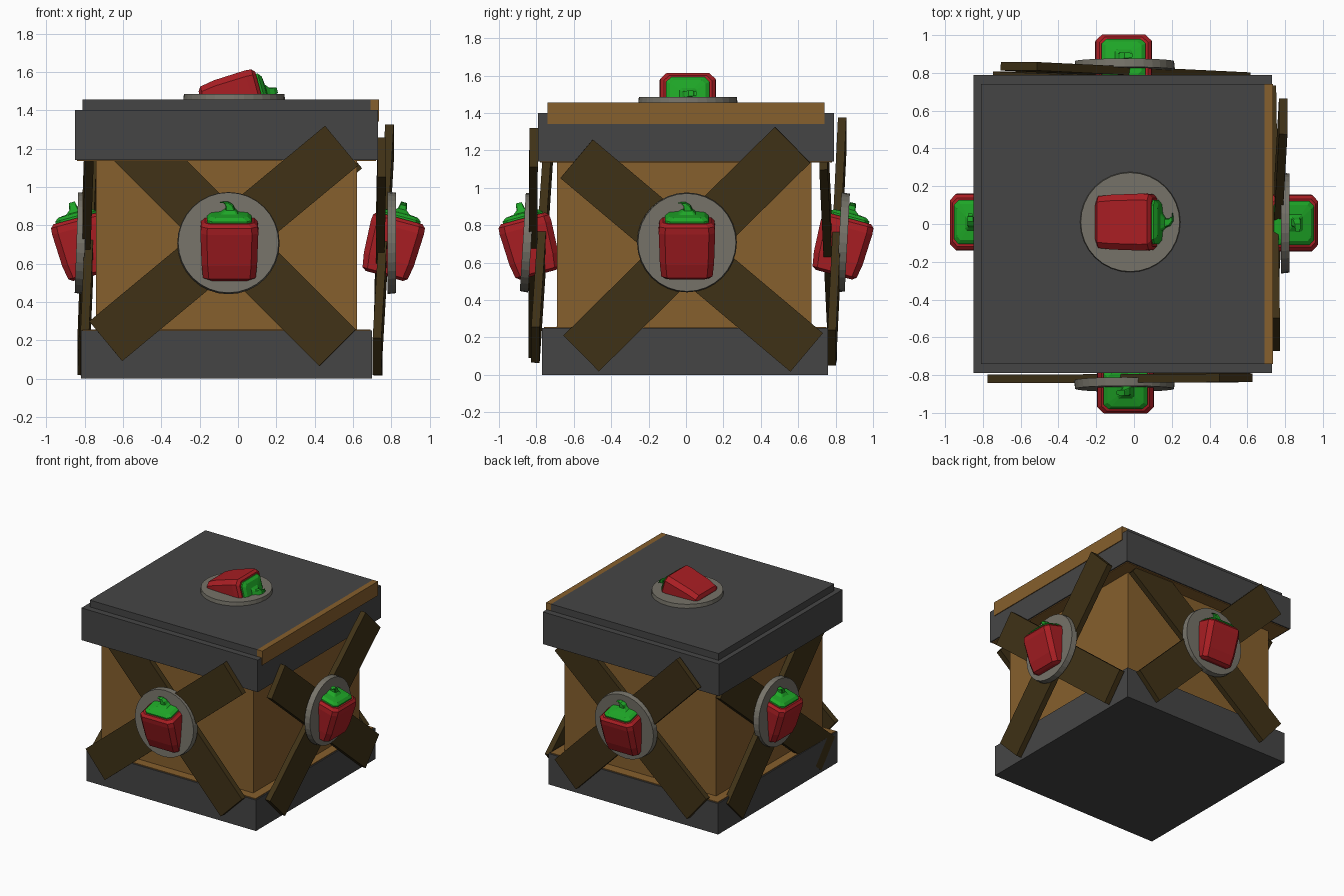
import bpy, bmesh
from math import radians, cos, sin, pi
from mathutils import Matrix, Vector

if "Cube" in bpy.data.objects:
    bpy.data.objects.remove(bpy.data.objects["Cube"])


def material(name, r, g, b):
    m = bpy.data.materials.new(name)
    m.diffuse_color = (r, g, b, 1)
    m.use_nodes = True
    m.node_tree.nodes["Principled BSDF"].inputs["Base Color"].default_value = m.diffuse_color
    return m


WOOD = material("wood", 0.24, 0.115, 0.026)
DARK = material("dark_wood", 0.05, 0.031, 0.008)
IRON = material("dark_grey", 0.06, 0.06, 0.06)
DISC = material("warm_grey", 0.18, 0.17, 0.14)
RED = material("red", 0.40, 0.013, 0.017)
GREEN = material("green", 0.013, 0.38, 0.02)


def finish(name, bm, mat, matrix=Matrix()):
    bm.transform(matrix)
    bmesh.ops.recalc_face_normals(bm, faces=bm.faces)
    me = bpy.data.meshes.new(name)
    bm.to_mesh(me)
    bm.free()
    me.materials.append(mat)
    ob = bpy.data.objects.new(name, me)
    bpy.context.collection.objects.link(ob)
    return ob


def box(name, lo, hi, mat):
    lo, hi = Vector(lo), Vector(hi)
    bm = bmesh.new()
    bmesh.ops.create_cube(bm, size=1)
    return finish(name, bm, mat, Matrix.Translation((lo + hi) / 2)
                  @ Matrix.Diagonal((*(hi - lo), 1)))


def plank(name, side, start, end):
    # start and end are (right, outward distance, height) in the side's frame
    a = Vector((start[0], -start[1], start[2]))
    b = Vector((end[0], -end[1], end[2]))
    axis = (b - a).normalized()
    across = Vector((0, -1, 0)).cross(axis).normalized()
    normal = axis.cross(across)
    m = Matrix((across, normal, axis)).transposed().to_4x4()
    bm = bmesh.new()
    bmesh.ops.create_cube(bm, size=1)
    finish(name, bm, DARK, side @ Matrix.Translation((a + b) / 2) @ m
           @ Matrix.Diagonal((0.27, 0.045, (b - a).length, 1)))


def disc(name, matrix):
    # flat round plate facing the frame's outward (-Y) direction
    bm = bmesh.new()
    bmesh.ops.create_cone(bm, cap_ends=True, segments=32, radius1=0.267,
                          radius2=0.262, depth=0.045)
    ob = finish(name, bm, DISC, matrix @ Matrix.Rotation(pi / 2, 4, 'X'))
    return ob


def loft(name, rings, mat, matrix):
    # stack of chamfered squares: (shift x, height, half width, half depth)
    bm = bmesh.new()
    loops = []
    for cx, z, w, d in rings:
        c = 0.78
        pts = [(1, -c), (1, c), (c, 1), (-c, 1), (-1, c), (-1, -c), (-c, -1), (c, -1)]
        loops.append([bm.verts.new((cx + x * w, y * d, z)) for x, y in pts])
    for lo, hi in zip(loops, loops[1:]):
        for i in range(8):
            j = (i + 1) % 8
            bm.faces.new((lo[i], lo[j], hi[j], hi[i]))
    bm.faces.new(loops[0][::-1])
    bm.faces.new(loops[-1])
    finish(name, bm, mat, matrix)


def pepper(name, matrix):
    m = matrix @ Matrix.Rotation(radians(15), 4, 'X')
    loft(name + "_pepper", [(0, -0.16, 0.115, 0.10), (0, -0.145, 0.137, 0.122),
                            (0, -0.07, 0.145, 0.135), (0, 0.10, 0.151, 0.143),
                            (0, 0.135, 0.147, 0.14), (0, 0.152, 0.128, 0.122)],
         RED, m)
    loft(name + "_pepper_cap", [(0, 0.14, 0.118, 0.112), (0, 0.162, 0.116, 0.11),
                                (0, 0.178, 0.095, 0.09), (0, 0.183, 0.045, 0.045),
                                (0.005, 0.20, 0.024, 0.024), (0, 0.222, 0.019, 0.019),
                                (-0.018, 0.238, 0.014, 0.015), (-0.04, 0.236, 0.008, 0.01)],
         GREEN, m)


# Crate body, base and lid
box("crate_body", (-0.74, -0.69, 0.1), (0.62, 0.67, 1.3), WOOD)
box("base_band", (-0.82, -0.77, 0), (0.70, 0.76, 0.25), IRON)
box("base_ledge", (-0.81, -0.76, 0.2), (0.69, 0.75, 0.256), WOOD)
box("lid_band", (-0.85, -0.79, 1.14), (0.73, 0.79, 1.40), IRON)
box("lid_underside", (-0.84, -0.78, 1.134), (0.72, 0.78, 1.2), WOOD)
box("lid_top", (-0.81, -0.74, 1.36), (0.69, 0.74, 1.455), IRON)
box("lid_edge_board", (0.69, -0.74, 1.34), (0.736, 0.74, 1.455), WOOD)

# Each side: turn, plank ends, (disc right, distance, lean), (pepper right, distance)
SIDES = {
    "front": (0, [((-0.69, 0.82, 0.195), (0.54, 0.815, 1.215)),
                  ((0.52, 0.805, 0.16), (-0.61, 0.73, 1.29))],
              (-0.05, 0.85, -3.5), (-0.045, 0.832)),
    "right": (90, [((-0.56, 0.725, 0.115), (0.57, 0.79, 1.23)),
                   ((0.645, 0.73, 0.12), (-0.585, 0.75, 1.155))],
              (0.005, 0.802, 0), (0.005, 0.805)),
    "back": (180, [((-0.52, 0.78, 0.145), (0.61, 0.835, 1.28)),
                   ((0.66, 0.785, 0.18), (-0.56, 0.735, 1.2))],
             (0.05, 0.84, 3), (0.055, 0.832)),
    "left": (-90, [((-0.56, 0.815, 0.115), (0.57, 0.775, 1.23)),
                   ((0.645, 0.80, 0.12), (-0.585, 0.755, 1.155))],
             (-0.01, 0.82, -2), (-0.01, 0.805)),
}
for side, (turn, planks, plate, pep) in SIDES.items():
    frame = Matrix.Rotation(radians(turn), 4, 'Z')
    for i, (a, b) in enumerate(planks):
        plank(f"{side}_plank_{i + 1}", frame, a, b)
    disc(side + "_disc", frame @ Matrix.Translation((plate[0], -plate[1], 0.708))
         @ Matrix.Rotation(radians(plate[2]), 4, 'X'))
    pepper(side, frame @ Matrix.Translation((pep[0], -pep[1], 0.69)))

# Lid ornament: same plate and pepper lying on top, cap towards +x
up_frame = Matrix(((0, 0, 1, 0), (-1, 0, 0, 0), (0, -1, 0, 0), (0, 0, 0, 1)))
disc("top_disc", Matrix.Translation((-0.02, 0.01, 1.463)) @ up_frame)
pepper("top", Matrix.Translation((-0.025, 0.01, 1.443)) @ up_frame)
